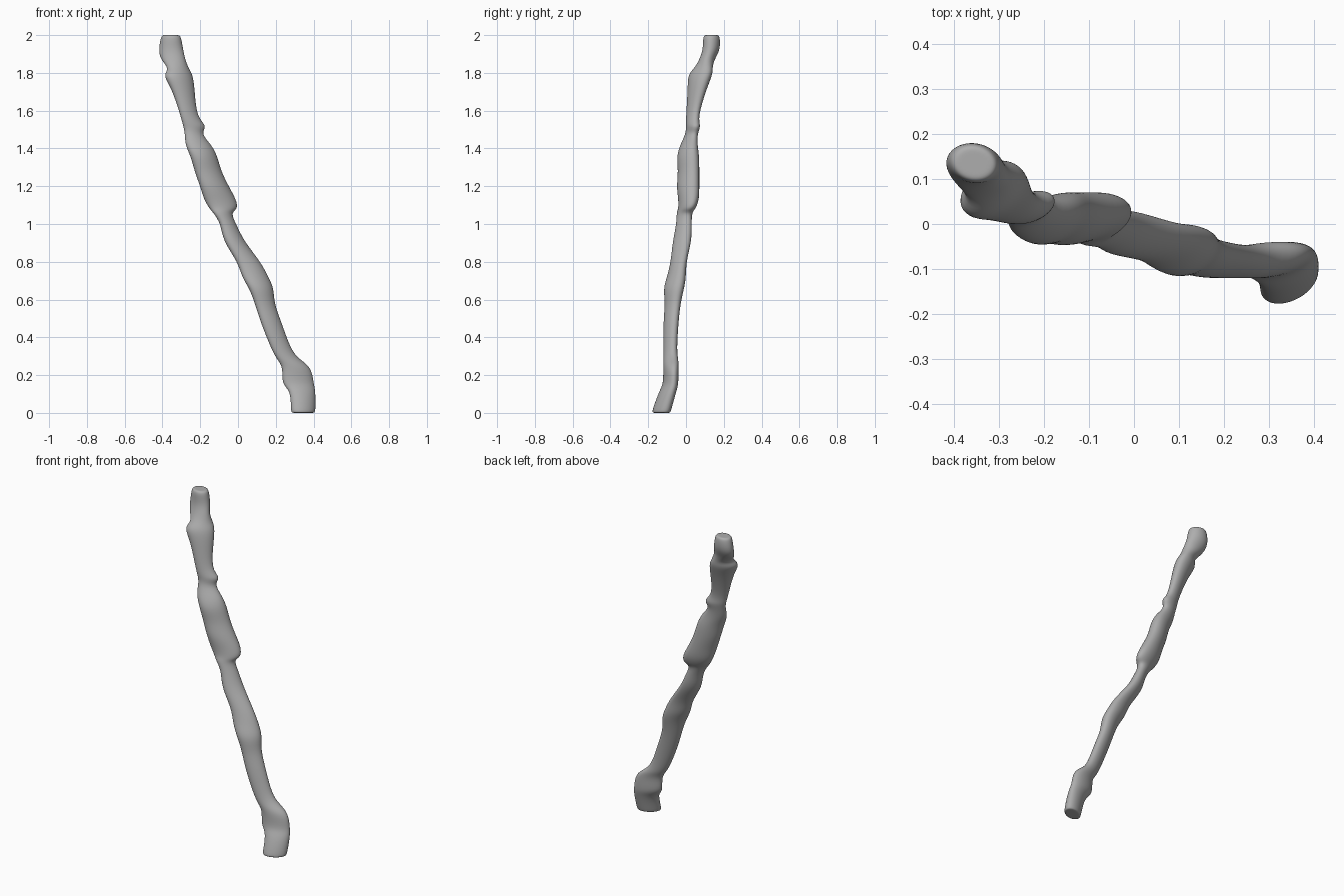
import bpy
import bmesh
import math

default_cube = bpy.data.objects.get("Cube")
if default_cube:
    bpy.data.objects.remove(default_cube, do_unlink=True)

# Cross-sections in hundredths: height, x min, x max, y min, y max
SECTIONS = [
    (1, 28, 41, -18, -8), (12, 28, 41, -14, -5), (15, 23, 40, -12, -4),
    (24, 24, 39, -12, -4), (28, 21, 33, -12, -4), (33, 18, 28, -12, -5),
    (48, 12, 23, -12, -4), (58, 9, 19, -11, -3), (66, 6, 19, -12, -1),
    (72, 2, 16, -10, 0), (80, 0, 12, -8, 0), (91, -8, 3, -7, 3),
    (100, -9, -1, -5, 3), (106, -13, -4, -5, 3), (108, -15, 0, -4, 5),
    (113, -18, -1, -4, 7), (120, -20, -5, -5, 7), (128, -23, -9, -4, 7),
    (136, -25, -11, -5, 7), (142, -28, -14, -3, 6), (148, -28, -20, 0, 6),
    (152, -29, -16, 0, 8), (156, -30, -22, 0, 6), (172, -35, -23, 1, 11),
    (179, -40, -24, 1, 14), (182, -36, -26, 4, 14), (187, -41, -28, 7, 15),
    (192, -42, -29, 9, 18), (198, -41, -30, 9, 18),
]
SIDES = 20
SWELL = 1.02  # offsets the shrinkage of the subdivision


def add_ring(bm, section, scale=1.0, height=None):
    """One closed, slightly skewed oval ring around the branch."""
    z, x0, x1, y0, y1 = (value / 100 for value in section)
    skew = 0.4 if z < 1.85 else -0.1
    rx = (x1 - x0) / 2 * scale * SWELL
    ry = (y1 - y0) / 2 * scale * SWELL
    ring = []
    for i in range(SIDES):
        angle = math.tau * i / SIDES
        ring.append(bm.verts.new((
            (x0 + x1) / 2 + rx * math.cos(angle),
            (y0 + y1) / 2 + ry * math.sin(angle + skew),
            z if height is None else height,
        )))
    return ring


def bridge(bm, lower, upper):
    for i in range(SIDES):
        j = (i + 1) % SIDES
        bm.faces.new((lower[i], lower[j], upper[j], upper[i]))


def build_branch(name, material):
    bm = bmesh.new()
    # Flat foot, knotted length, flat softly rounded tip
    foot, tip = SECTIONS[0], SECTIONS[-1]
    rings = [add_ring(bm, foot, scale, 0) for scale in (0.5, 0.92)]
    rings += [add_ring(bm, section) for section in SECTIONS]
    rings += [add_ring(bm, tip, scale, 2) for scale in (0.85, 0.5)]
    for lower, upper in zip(rings, rings[1:]):
        bridge(bm, lower, upper)
    bm.faces.new(list(reversed(rings[0])))
    bm.faces.new(rings[-1])
    bmesh.ops.recalc_face_normals(bm, faces=bm.faces)
    for face in bm.faces:
        face.smooth = True
    mesh = bpy.data.meshes.new(name)
    bm.to_mesh(mesh)
    bm.free()
    mesh.materials.append(material)
    branch = bpy.data.objects.new(name, mesh)
    bpy.context.collection.objects.link(branch)
    # Smooth, organic surface
    subdivision = branch.modifiers.new("smooth_bark", "SUBSURF")
    subdivision.levels = subdivision.render_levels = 2
    return branch


# Plain grey bark
grey = bpy.data.materials.new("bark_grey")
grey.use_nodes = True
bark_color = (0.42, 0.42, 0.42, 1)
grey.diffuse_color = bark_color
grey.node_tree.nodes["Principled BSDF"].inputs["Base Color"].default_value = bark_color

build_branch("branch", grey)
